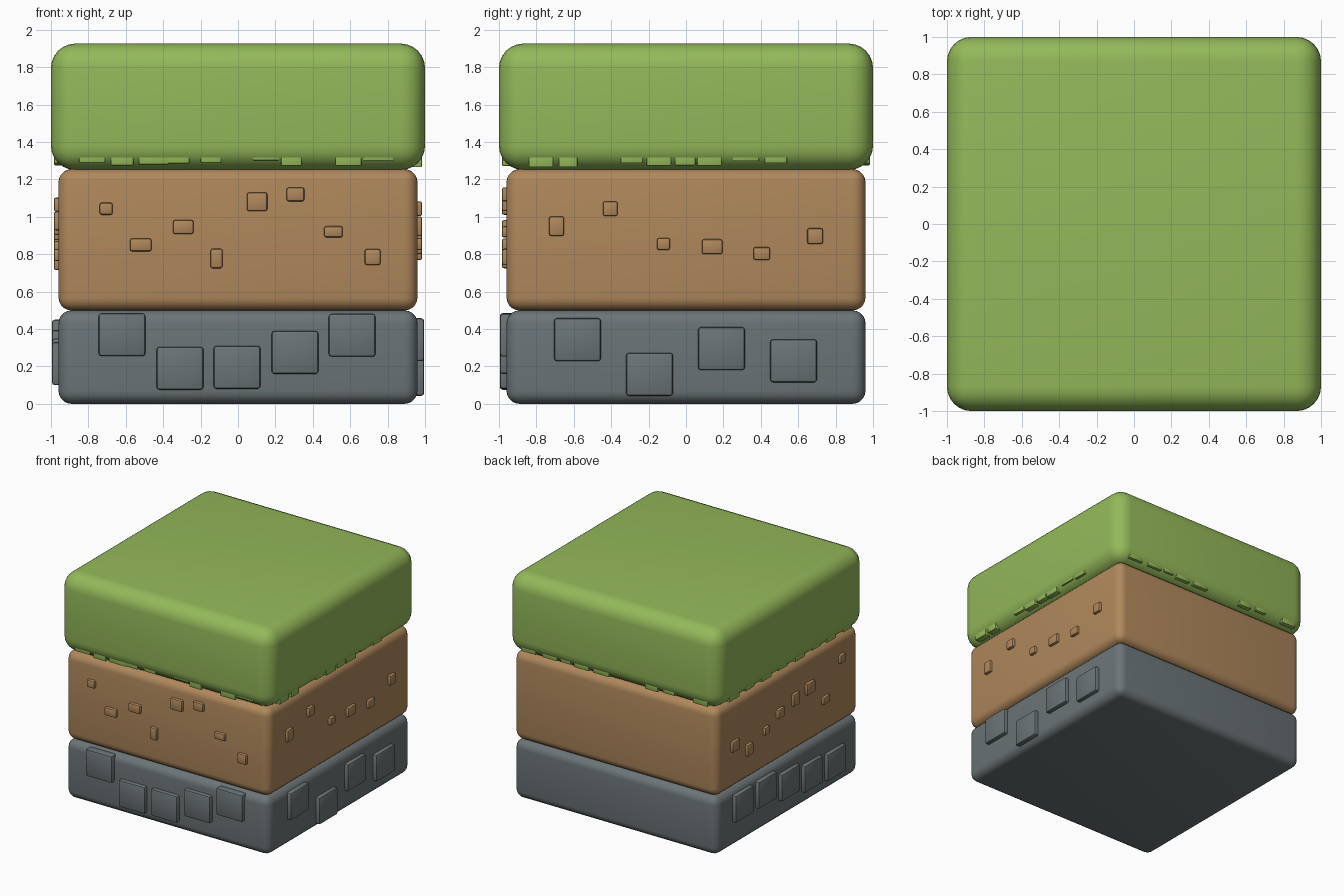
import bpy
import math


def material(name, rgb):
    m = bpy.data.materials.new(name)
    m.diffuse_color = (*rgb, 1)
    return m


GRASS = material("grass green", (0.296, 0.485, 0.102))
DIRT = material("earth brown", (0.434, 0.246, 0.107))
STONE = material("slate grey", (0.147, 0.175, 0.184))


def rounded_box(name, center, size, bevel, segments, mat):
    bpy.ops.mesh.primitive_cube_add(size=1, location=center)
    o = bpy.context.object
    o.name = name
    o.scale = size
    bpy.ops.object.transform_apply(location=False, rotation=False, scale=True)
    b = o.modifiers.new("round", 'BEVEL')
    b.width = bevel
    b.segments = segments
    o.data.materials.append(mat)
    bpy.ops.object.modifier_apply(modifier=b.name)
    bpy.ops.object.shade_smooth_by_angle(angle=math.radians(40))
    return o


def on_side(name, side, u, z, w, h, outer, depth, bevel, mat):
    """Small block on one side; u runs left to right along that side's axis."""
    d = outer - depth / 2
    center, size = {
        "front": ((u, -d, z), (w, depth, h)),
        "back": ((u, d, z), (w, depth, h)),
        "right": ((d, u, z), (depth, w, h)),
        "left": ((-d, u, z), (depth, w, h)),
    }[side]
    rounded_box(f"{name}_{side}", center, size, bevel, 2, mat)


# Three stacked layers
rounded_box("stone_layer", (0, 0, 0.25), (1.92, 1.92, 0.5), 0.07, 5, STONE)
rounded_box("dirt_layer", (0, 0, 0.877), (1.92, 1.92, 0.755), 0.07, 5, DIRT)
rounded_box("grass_layer", (0, 0, 1.588), (2, 2, 0.676), 0.13, 6, GRASS)

# Square cobbles on the stone: (position, height)
cobbles = {
    "front": [(-.62, .37), (-.31, .19), (-.005, .195), (.305, .275), (.61, .367)],
    "right": [(-.58, .343), (-.195, .158), (.19, .295), (.575, .23)],
    "left": [(.62, .335), (.31, .335), (0, .28), (-.31, .235), (-.62, .215)],
}
for side, spots in cobbles.items():
    for u, z in spots:
        on_side("cobble", side, u, z, .25, .23, .995, .08, .015, STONE)

# Pebbles in the dirt: (position, height, width, tallness)
pebbles = {
    "front": [(-.705, 1.043, .07, .065), (-.52, .85, .115, .07), (-.293, .945, .11, .075),
              (-.115, .777, .065, .105), (.102, 1.08, .11, .1), (.307, 1.12, .095, .075),
              (.51, .92, .1, .06), (.72, .785, .085, .085)],
    "right": [(-.692, .95, .08, .105), (-.405, 1.043, .08, .08), (-.12, .855, .07, .065),
              (.14, .84, .11, .08), (.405, .803, .09, .07), (.69, .897, .085, .085)],
    "left": [(.72, .87, .1, .09), (.53, .765, .08, .1), (.3, .838, .07, .065),
             (.11, .915, .09, .08), (-.095, .955, .085, .105), (-.29, .978, .11, .1),
             (-.5, .796, .09, .065), (-.72, 1.065, .075, .075)],
}
for side, spots in pebbles.items():
    for u, z, w, h in spots:
        on_side("pebble", side, u, z, w, h, .985, .06, .012, DIRT)

# Grass tufts peeking out under the turf: (start, end, lower edge)
tufts = {
    "front": [(-.85, -.71, 1.29), (-.68, -.56, 1.275), (-.53, -.37, 1.28), (-.38, -.26, 1.285),
              (-.2, -.09, 1.29), (.08, .22, 1.302), (.23, .34, 1.272), (.52, .66, 1.272),
              (.67, .83, 1.3)],
    "right": [(-.84, -.71, 1.265), (-.68, -.58, 1.265), (-.35, -.23, 1.287), (-.21, -.08, 1.272),
              (-.06, .05, 1.275), (.06, .19, 1.272), (.25, .39, 1.297), (.42, .54, 1.287)],
    "back": [(.73, .87, 1.285), (.53, .67, 1.285), (.4, .5, 1.29), (.23, .37, 1.28),
             (.04, .19, 1.28), (-.42, -.3, 1.275), (-.58, -.47, 1.285), (-.89, -.75, 1.275)],
    "left": [(.68, .82, 1.275), (.48, .6, 1.285), (.25, .38, 1.28), (.03, .16, 1.29),
             (-.2, -.07, 1.28), (-.42, -.3, 1.29), (-.62, -.5, 1.28), (-.84, -.72, 1.285)],
}
for side, spots in tufts.items():
    for a, b, low in spots:
        on_side("grass_tuft", side, (a + b) / 2, (low + 1.345) / 2, abs(b - a), 1.345 - low,
                .983, .06, .005, GRASS)
